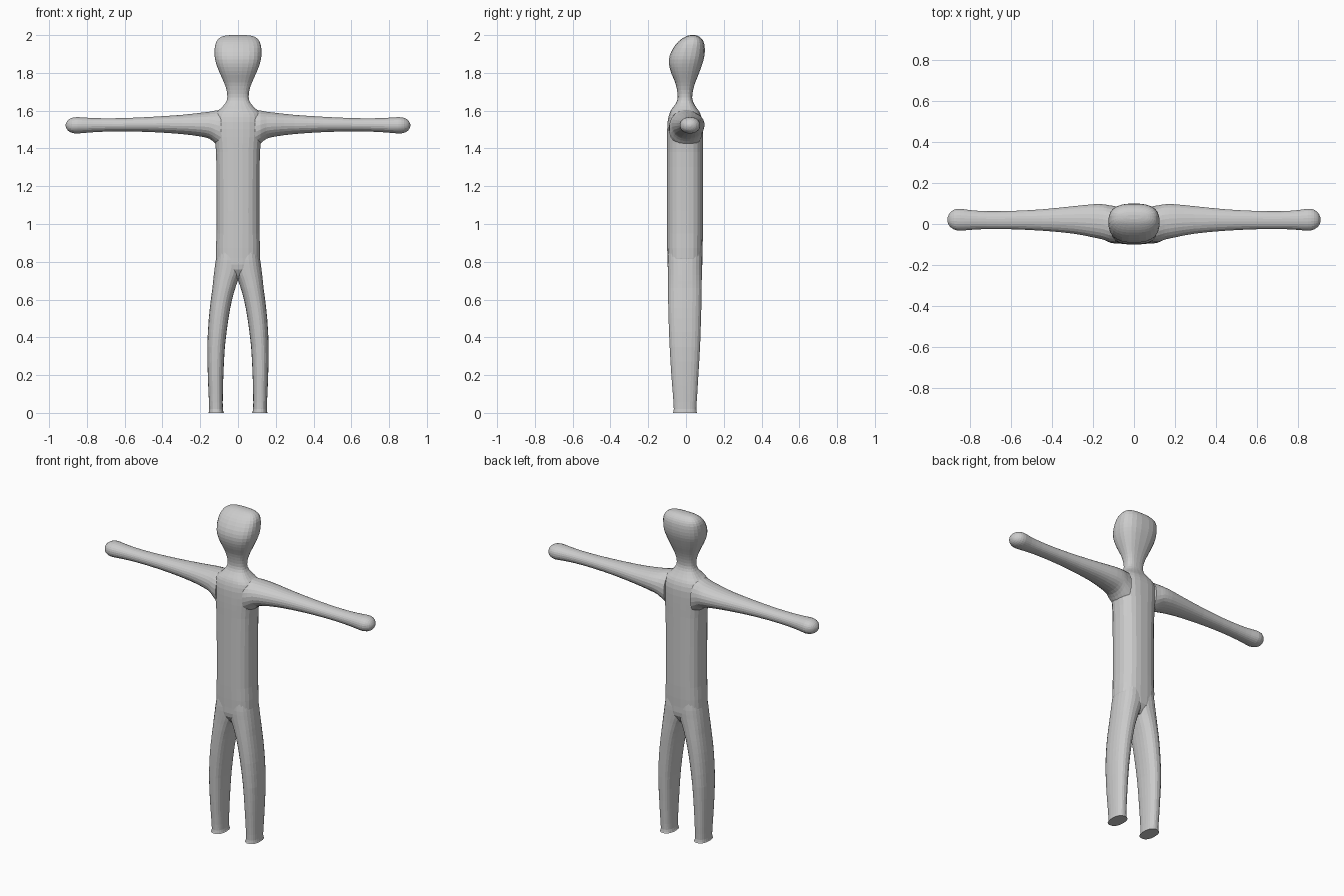
import bpy, bmesh, math

grey = bpy.data.materials.new("plain grey")
grey.diffuse_color = (0.6, 0.6, 0.6, 1)
SIDES = 24


def refine(rows, steps):
    """Smoothly subdivide a list of section rows."""
    out = []
    for i in range(len(rows) - 1):
        p = [rows[max(0, min(len(rows) - 1, i + k))] for k in (-1, 0, 1, 2)]
        for s in range(steps):
            t = s / steps
            row = []
            for a, b, c, d in zip(*p):
                row.append(0.5 * (2 * b + (c - a) * t + (2 * a - 5 * b + 4 * c - d) * t * t
                                  + (3 * b - a - 3 * c + d) * t ** 3))
            out.append(row)
    return out + [rows[-1]]


def loft(name, rows, place, power, steps=2):
    """Rows are (station, u_min, u_max, v_min, v_max); place maps (station, u, v) to xyz."""
    bm = bmesh.new()
    rings = []
    for s, u0, u1, v0, v1 in refine(rows, steps):
        ring = []
        for k in range(SIDES):
            a = 2 * math.pi * (k + 0.5) / SIDES
            c, n = math.cos(a), math.sin(a)
            u = (u0 + u1) / 2 + (u1 - u0) / 2 * math.copysign(abs(c) ** (2 / power), c)
            v = (v0 + v1) / 2 + (v1 - v0) / 2 * math.copysign(abs(n) ** (2 / power), n)
            ring.append(bm.verts.new(place(s, u, v)))
        rings.append(ring)
    for a, b in zip(rings, rings[1:]):
        for k in range(SIDES):
            j = (k + 1) % SIDES
            bm.faces.new((a[k], a[j], b[j], b[k]))
    bm.faces.new(rings[0])
    bm.faces.new(rings[-1])
    bmesh.ops.recalc_face_normals(bm, faces=bm.faces)
    mesh = bpy.data.meshes.new(name)
    bm.to_mesh(mesh)
    bm.free()
    mesh.materials.append(grey)
    obj = bpy.data.objects.new(name, mesh)
    bpy.context.collection.objects.link(obj)
    return obj


# torso, neck and head: (z, half width, front y, back y)
trunk = [
    (0.71, 0.035, -0.06, 0.05), (0.76, 0.09, -0.095, 0.083), (0.82, 0.118, -0.099, 0.087),
    (0.95, 0.114, -0.101, 0.09), (1.2, 0.114, -0.101, 0.09), (1.38, 0.117, -0.101, 0.09),
    (1.46, 0.125, -0.101, 0.09), (1.54, 0.13, -0.098, 0.088), (1.585, 0.122, -0.088, 0.076),
    (1.61, 0.094, -0.075, 0.06), (1.64, 0.067, -0.053, 0.041), (1.67, 0.057, -0.044, 0.033),
    (1.71, 0.061, -0.048, 0.038), (1.75, 0.075, -0.058, 0.05), (1.79, 0.093, -0.075, 0.066),
    (1.83, 0.11, -0.088, 0.081), (1.87, 0.122, -0.091, 0.094), (1.91, 0.125, -0.08, 0.1),
    (1.95, 0.121, -0.055, 0.098), (1.975, 0.109, -0.03, 0.088), (1.99, 0.09, -0.007, 0.073),
    (1.997, 0.068, 0.01, 0.06), (2.0, 0.04, 0.025, 0.045),
]
body = loft("body", [(z, -w, w, f, b) for z, w, f, b in trunk],
            lambda s, u, v: (u, v, s), 2.6)

# arms: (x, front y, back y, low z, high z)
arm = [
    (0.09, -0.09, 0.088, 1.40, 1.605), (0.12, -0.088, 0.092, 1.425, 1.601),
    (0.15, -0.077, 0.097, 1.45, 1.595), (0.2, -0.066, 0.097, 1.463, 1.589),
    (0.3, -0.047, 0.087, 1.476, 1.578), (0.45, -0.033, 0.072, 1.486, 1.568),
    (0.6, -0.026, 0.064, 1.49, 1.561), (0.72, -0.025, 0.063, 1.488, 1.56),
    (0.8, -0.029, 0.068, 1.483, 1.563), (0.85, -0.033, 0.075, 1.479, 1.566),
    (0.88, -0.027, 0.07, 1.483, 1.562), (0.9, -0.012, 0.054, 1.494, 1.55),
    (0.909, 0.003, 0.037, 1.508, 1.536), (0.912, 0.013, 0.027, 1.516, 1.528),
]
# legs: (z, inner x, outer x, front y, back y)
leg = [
    (0.0, 0.074, 0.157, -0.07, 0.06), (0.02, 0.08, 0.153, -0.065, 0.055),
    (0.1, 0.08, 0.156, -0.07, 0.06), (0.2, 0.077, 0.16, -0.078, 0.066),
    (0.35, 0.069, 0.163, -0.087, 0.075), (0.5, 0.05, 0.155, -0.093, 0.08),
    (0.6, 0.031, 0.144, -0.095, 0.083), (0.66, 0.014, 0.136, -0.096, 0.084),
    (0.7, 0.0, 0.132, -0.096, 0.084), (0.76, -0.025, 0.125, -0.097, 0.085),
    (0.81, -0.03, 0.118, -0.097, 0.085), (0.87, -0.03, 0.108, -0.092, 0.08),
]
limbs = []
for side in (-1, 1):
    limbs.append(loft("arm", arm, lambda s, u, v, k=side: (k * s, u, v), 2.15))
    limbs.append(loft("leg", leg, lambda s, u, v, k=side: (k * u, v, s), 2.35))

# merge the limbs into one continuous skin
for limb in limbs:
    mod = body.modifiers.new("join", 'BOOLEAN')
    mod.operation = 'UNION'
    mod.solver = 'EXACT'
    mod.object = limb
bpy.context.view_layer.objects.active = body
body.select_set(True)
for mod in list(body.modifiers):
    bpy.ops.object.modifier_apply(modifier=mod.name)
for limb in limbs:
    bpy.data.objects.remove(limb)
